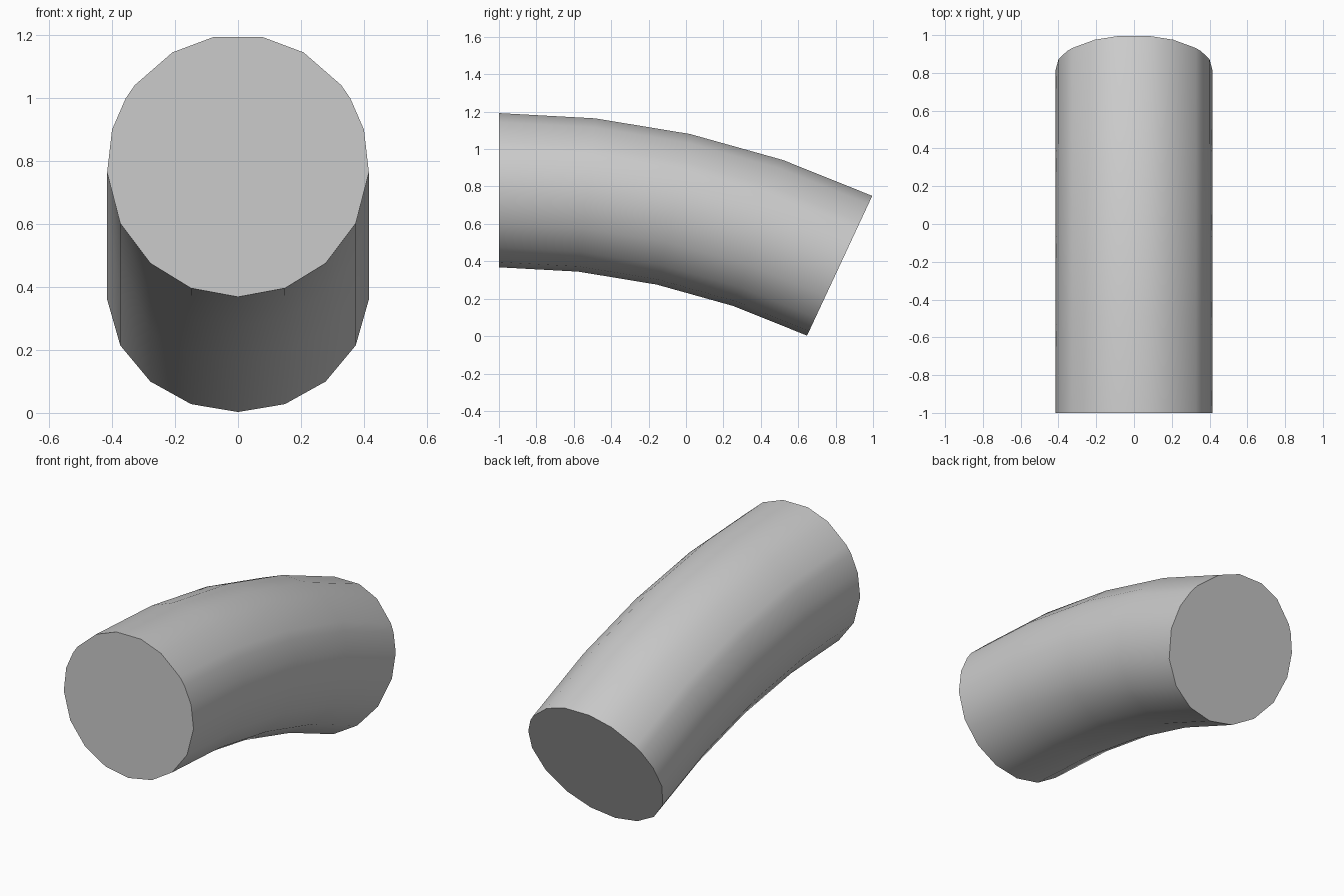
import bpy, bmesh
from math import sin, cos, radians

if "Cube" in bpy.data.objects:
    bpy.data.objects.remove(bpy.data.objects["Cube"])

RADIUS = 0.416
BEND = radians(25)            # total bend of the tube
STEPS = 4                     # segments along the bend
PIVOT_Y, PIVOT_Z = -1.0, -3.53
CENTRE_R = 4.314              # bend radius of the centre line

# Cross-section: angles measured from the bottom, mirrored to the other side
half = [21, 42, 64, 87, 106, 121, 128, 150, 169]
angles = [0] + half + [360 - a for a in reversed(half)]

bm = bmesh.new()
rings = []
for s in range(STEPS + 1):
    t = BEND * s / STEPS
    ring = []
    for a in angles:
        r = CENTRE_R - RADIUS * cos(radians(a))
        ring.append(bm.verts.new((RADIUS * sin(radians(a)),
                                  PIVOT_Y + r * sin(t),
                                  PIVOT_Z + r * cos(t))))
    rings.append(ring)

# Side walls
n = len(angles)
for lo, hi in zip(rings, rings[1:]):
    for i in range(n):
        j = (i + 1) % n
        bm.faces.new((lo[i], lo[j], hi[j], hi[i]))

# Flat end caps
bm.faces.new(rings[0])
bm.faces.new(rings[-1])
bmesh.ops.recalc_face_normals(bm, faces=bm.faces)

mesh = bpy.data.meshes.new("bent_tube")
bm.to_mesh(mesh)
bm.free()
tube = bpy.data.objects.new("bent_tube", mesh)
bpy.context.collection.objects.link(tube)

# Smooth walls, crisp end rims
bpy.context.view_layer.objects.active = tube
tube.select_set(True)
bpy.ops.object.shade_smooth_by_angle(angle=radians(40))
